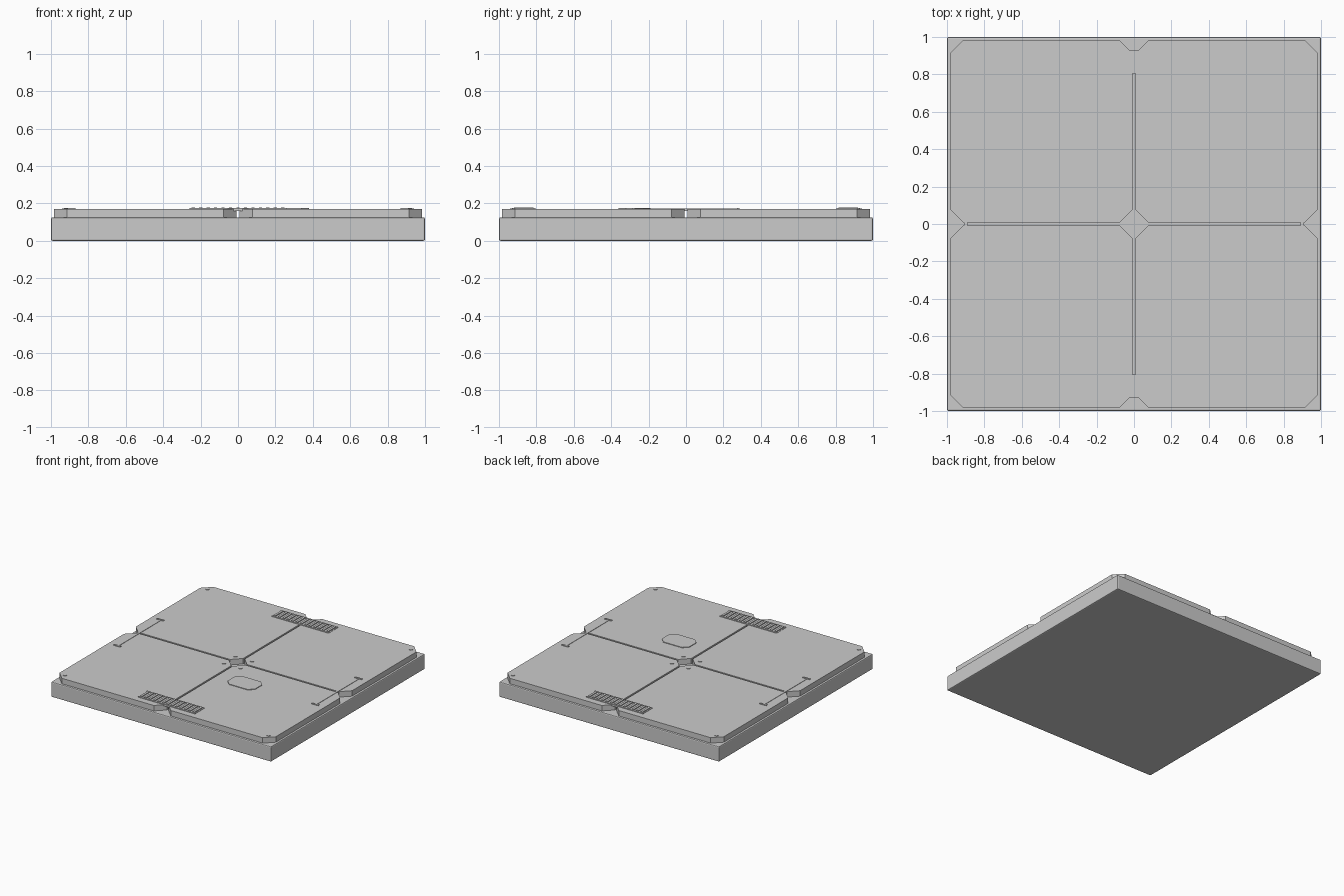
import bpy, bmesh

if "Cube" in bpy.data.objects:
    bpy.data.objects.remove(bpy.data.objects["Cube"])


def prism(name, pts, z0, z1, bevel=0.0):
    """Extrude a flat outline from z0 to z1."""
    bm = bmesh.new()
    face = bm.faces.new([bm.verts.new((x, y, z0)) for x, y in pts])
    new = bmesh.ops.extrude_face_region(bm, geom=[face])["geom"]
    for v in new:
        if isinstance(v, bmesh.types.BMVert):
            v.co.z = z1
    bmesh.ops.recalc_face_normals(bm, faces=bm.faces[:])
    me = bpy.data.meshes.new(name)
    bm.to_mesh(me)
    bm.free()
    ob = bpy.data.objects.new(name, me)
    bpy.context.collection.objects.link(ob)
    if bevel:
        mod = ob.modifiers.new("bevel", "BEVEL")
        mod.width = bevel
        mod.segments = 2
    return ob


def rect(x0, x1, y0, y1):
    return [(x0, y0), (x1, y0), (x1, y1), (x0, y1)]


def octagon(x0, x1, y0, y1, c):
    return [(x0 + c, y0), (x1 - c, y0), (x1, y0 + c), (x1, y1 - c),
            (x1 - c, y1), (x0 + c, y1), (x0, y1 - c), (x0, y0 + c)]


def bolt(x, y):
    bpy.ops.mesh.primitive_cylinder_add(vertices=12, radius=0.016, depth=0.008,
                                        location=(x, y, TOP))
    bpy.context.object.name = "bolt"


TOP = 0.17

# Base slab
prism("base_slab", rect(-1, 1, -1, 1), 0, 0.125, 0.008)

# Four chamfered floor panels with corner bolts
for sx in (-1, 1):
    for sy in (-1, 1):
        xs = sorted((sx * 0.007, sx * 0.983))
        ys = sorted((sy * 0.007, sy * 0.983))
        prism("floor_panel", octagon(*xs, *ys, 0.07), 0.12, TOP)
        bolt(sx * 0.925, sy * 0.925)
        bolt(sx * 0.075, sy * 0.075)

# Vents bridging the front and back gaps
for s in (-1, 1):
    def span(a, b):
        return sorted((s * a, s * b))
    prism("vent_plate", rect(-0.26, 0.26, *span(0.805, 0.93)), 0.16, TOP + 0.002)
    for a, b in ((0.805, 0.814), (0.921, 0.93)):
        prism("vent_rail", rect(-0.26, 0.26, *span(a, b)), TOP, TOP + 0.005)
    for i in range(-6, 7):
        x = i * 0.04
        prism("vent_slat", rect(x - 0.009, x + 0.009, *span(0.816, 0.919)),
              TOP, TOP + 0.009)

# Side rods with end brackets
for s in (-1, 1):
    x = s * 0.9
    prism("side_rod", rect(x - 0.009, x + 0.009, -0.28, 0.28), 0.16, TOP + 0.003)
    for y in (-0.28, 0.28):
        prism("rod_bracket", rect(x - 0.03, x + 0.03, y - 0.007, y + 0.007),
              TOP - 0.005, TOP + 0.006)

# Access plate on one panel
prism("access_plate", octagon(0.13, 0.38, -0.36, -0.19, 0.04), TOP - 0.005, TOP + 0.005)
